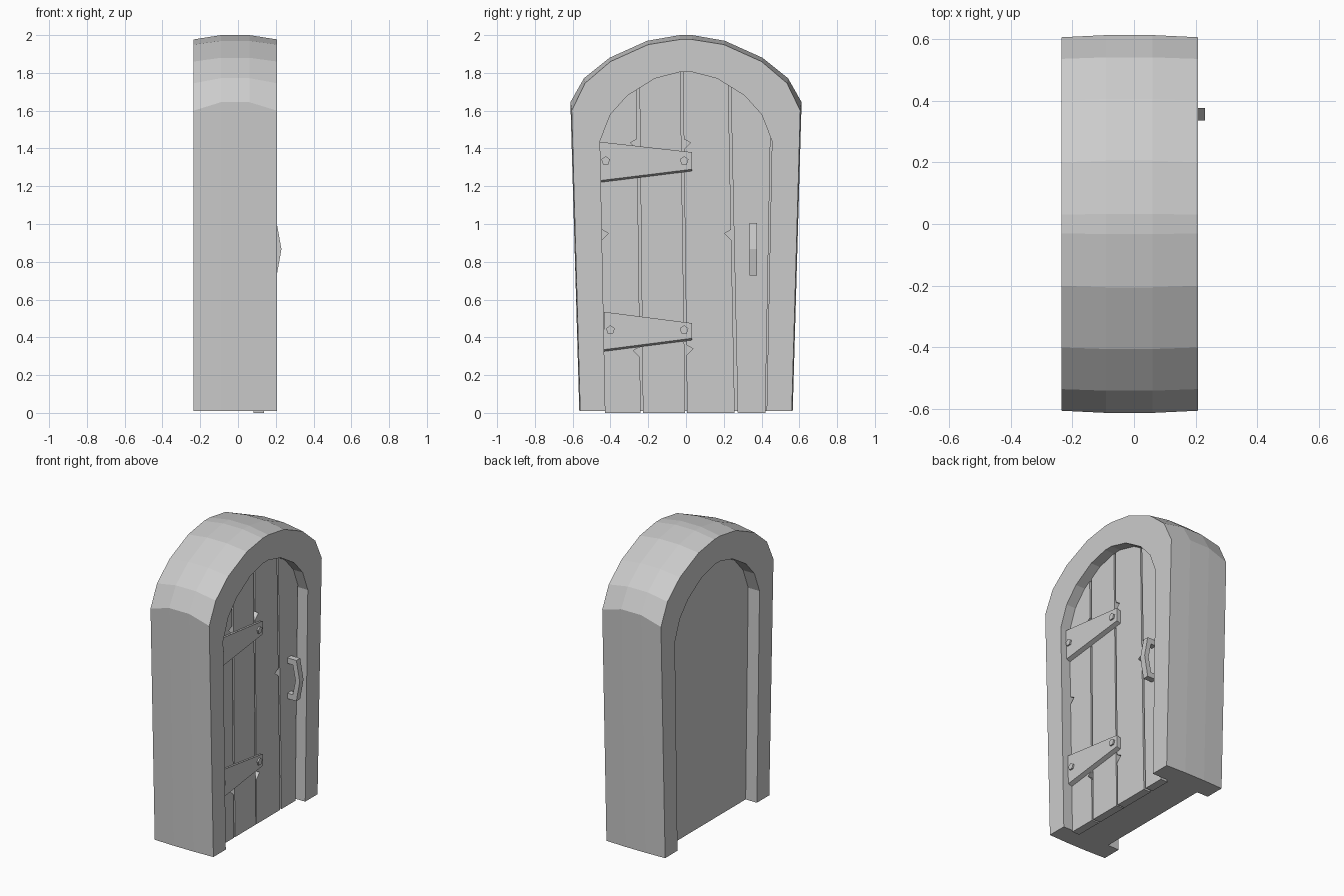
import bpy, bmesh, math

cube = bpy.data.objects.get("Cube")
if cube:
    bpy.data.objects.remove(cube)

grey = bpy.data.materials.new("plain_grey")
grey.use_nodes = True
GREY = (0.6, 0.6, 0.6, 1)
grey.diffuse_color = GREY
grey.node_tree.nodes["Principled BSDF"].inputs["Base Color"].default_value = GREY


def finish(name, bm):
    bmesh.ops.recalc_face_normals(bm, faces=bm.faces)
    mesh = bpy.data.meshes.new(name)
    bm.to_mesh(mesh)
    bm.free()
    mesh.materials.append(grey)
    obj = bpy.data.objects.new(name, mesh)
    bpy.context.collection.objects.link(obj)
    return obj


def prism(name, points, place, depth):
    """Extrude a flat outline, placed in space by place(a, b), along depth."""
    bm = bmesh.new()
    face = bm.faces.new([bm.verts.new(place(a, b)) for a, b in points])
    out = bmesh.ops.extrude_face_region(bm, geom=[face])
    moved = [v for v in out["geom"] if isinstance(v, bmesh.types.BMVert)]
    bmesh.ops.translate(bm, verts=moved, vec=depth)
    return finish(name, bm)


def mirrored(half):
    return half + [(-y, z) for y, z in reversed(half)]


FLOOR = 0.01
BASE, PLANK_FRONT = 0.09, 0.137
outer = mirrored([(-.56, FLOOR), (-.605, 1.6), (-.535, 1.745), (-.40, 1.86), (-.2, 1.95), (-.03, 1.977)])
bulge = mirrored([(-.565, FLOOR), (-.612, 1.645), (-.54, 1.772), (-.405, 1.88), (-.205, 1.97), (-.033, 2.0)])
inner = mirrored([(-.427, FLOOR), (-.455, 1.44), (-.40, 1.58), (-.31, 1.68), (-.165, 1.77), (-.03, 1.805)])

# Arched frame: rings lofted from the front recess around to the back recess
bm = bmesh.new()
rings = []
for x, ring in ((BASE, inner), (.207, inner), (.207, outer), (.06, bulge),
                (-.09, bulge), (-.235, outer), (-.235, inner), (-.15, inner)):
    rings.append([bm.verts.new((x, y, z)) for y, z in ring])
for a, b in zip(rings, rings[1:]):
    for i in range(len(a) - 1):
        bm.faces.new((a[i], a[i + 1], b[i + 1], b[i]))
bm.faces.new(rings[0])
bm.faces.new(rings[-1])
bm.faces.new([r[0] for r in rings] + [r[-1] for r in reversed(rings)])
finish("door_frame", bm)

# Planks: slanted sides, tops following the arch, small chipped notches
arch = inner[1:-1]


def arch_height(y):
    for (y0, z0), (y1, z1) in zip(arch, arch[1:]):
        if y0 <= y <= y1:
            return z0 + (z1 - z0) * (y - y0) / (y1 - y0)
    return arch[0][1]


def side(bottom, top, notches, inward):
    height = arch_height(top)
    at = lambda z: bottom + (top - bottom) * z / height
    pts = [(bottom, 0)]
    for z in notches:
        pts += [(at(z - .035), z - .035), (at(z) + inward * .035, z), (at(z + .02), z + .02)]
    return pts + [(top, height)]


planks = (
    ((-.428, -.455, [.95]), (-.24, -.262, [.33, 1.43])),
    ((-.228, -.246, []), (-.004, -.03, [])),
    ((.006, -.016, [.34, 1.43]), (.258, .224, [.95])),
    ((.274, .237, []), (.42, .447, [])),
)
for n, (left, right) in enumerate(planks, 1):
    lpts, rpts = side(*left, 1), side(*right, -1)
    top = [p for p in arch if left[1] + .005 < p[0] < right[1] - .005]
    prism(f"plank_{n}", lpts + top + rpts[::-1],
          lambda y, z: (.082, y, z), (PLANK_FRONT - .082, 0, 0))

# Tapered hinge straps, each with two five-sided bolts
for name, y0, zs, bolt_y, bolt_z in (
        ("upper", -.455, (1.435, 1.38, 1.29, 1.23), -.425, 1.335),
        ("lower", -.435, (.535, .475, .395, .335), -.4, .44)):
    outline = list(zip((y0, .033, .033, y0), zs))
    prism(f"{name}_hinge", outline, lambda y, z: (.13, y, z - .012), (.035, 0, .012))
    for label, y in (("outer", bolt_y), ("inner", -.01)):
        pentagon = [(y + .024 * math.sin(math.tau * k / 5), bolt_z + .024 * math.cos(math.tau * k / 5))
                    for k in range(5)]
        prism(f"{name}_hinge_{label}_bolt", pentagon, lambda a, b: (.16, a, b), (.015, 0, 0))

# Bent pull handle
grip = [(.13, 1.005), (.205, 1.005), (.23, .867), (.205, .728), (.13, .728),
        (.13, .765), (.178, .765), (.198, .867), (.178, .968), (.13, .968)]
prism("handle", grip, lambda x, z: (x, .335, z), (0, .041, 0))
